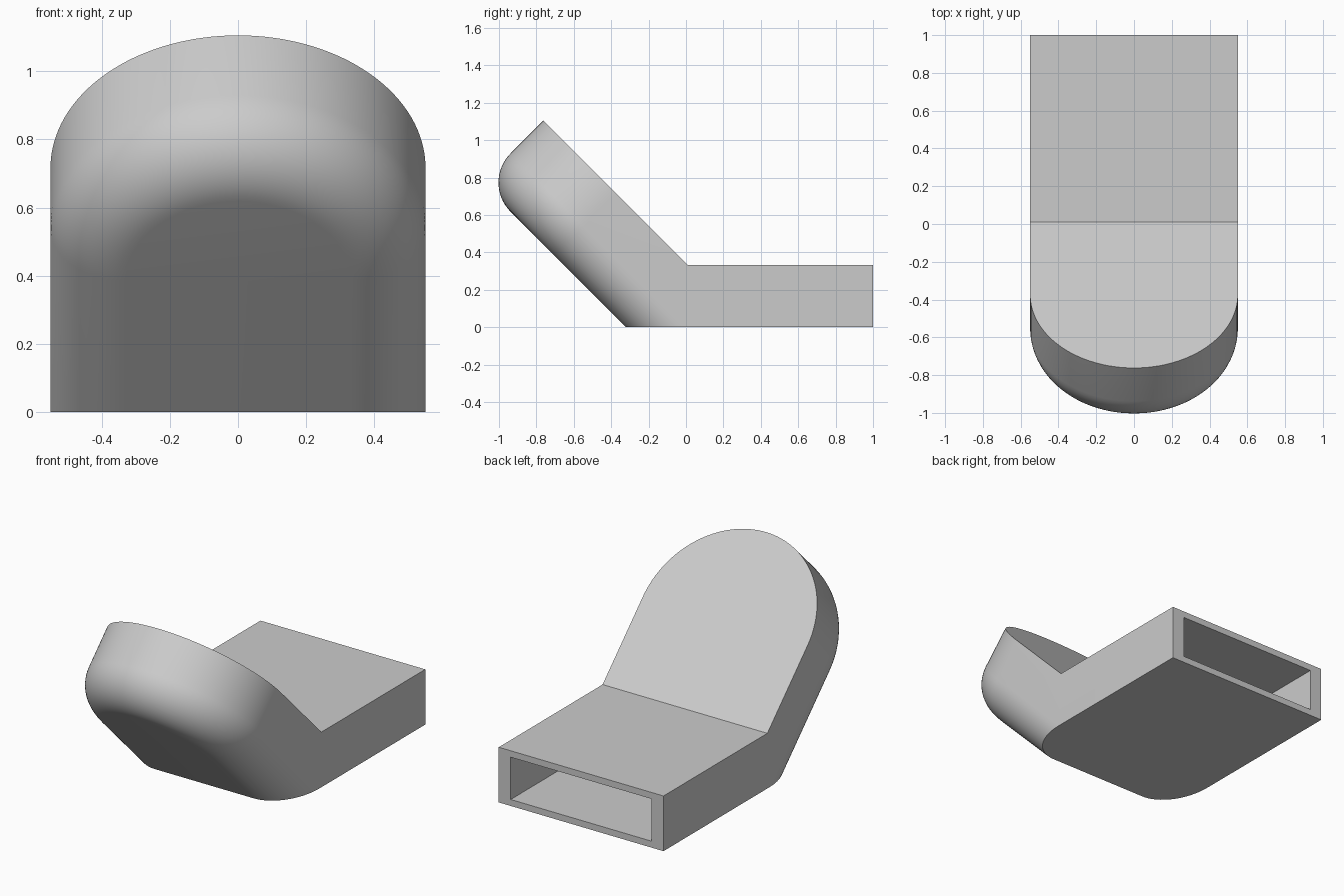
import bpy, bmesh, math
from mathutils import Vector

cube = bpy.data.objects.get("Cube")
if cube:
    bpy.data.objects.remove(cube, do_unlink=True)

HALF, THICK, FILLET, CENTRE = 0.55, 0.469, 0.22, 0.542
FOLD = Vector((0, 0.01, 0.333))             # where paddle meets handle on top
UP = Vector((0, -1, 1)).normalized()        # along the tilted paddle
DOWN = Vector((0, -1, -1)).normalized()     # through its thickness
ARC, STEPS = 64, 16

bm = bmesh.new()


def ring(radius, depth):
    """Round-ended outline of the paddle at one depth."""
    flat = [(radius, -1.0)]
    for i in range(ARC + 1):
        a = math.pi * i / ARC
        flat.append((radius * math.cos(a), CENTRE + radius * math.sin(a)))
    flat.append((-radius, -1.0))
    return [bm.verts.new(FOLD + Vector((x, 0, 0)) + UP * u + DOWN * depth)
            for x, u in flat]


# Paddle: stacked outlines with a rounded lower rim
rings = [ring(HALF, 0)]
for i in range(STEPS + 1):
    a = math.pi / 2 * i / STEPS
    rings.append(ring(HALF - FILLET * (1 - math.cos(a)),
                      THICK - FILLET * (1 - math.sin(a))))
for r, s in zip(rings, rings[1:]):
    for i in range(len(r)):
        j = (i + 1) % len(r)
        bm.faces.new((r[i], r[j], s[j], s[i]))
bm.faces.new(rings[0])
bm.faces.new(rings[-1])
bmesh.ops.recalc_face_normals(bm, faces=bm.faces[:])


def cut(point, normal):
    """Trim the solid by a plane and close it; returns the new face."""
    res = bmesh.ops.bisect_plane(bm, geom=bm.verts[:] + bm.edges[:] + bm.faces[:],
                                 plane_co=point, plane_no=normal, clear_outer=True)
    edges = [e for e in res["geom_cut"] if isinstance(e, bmesh.types.BMEdge)]
    return bmesh.ops.contextual_create(bm, geom=edges)["faces"][0]


def extrude_to(face, y):
    res = bmesh.ops.extrude_discrete_faces(bm, faces=[face])["faces"][0]
    for v in res.verts:
        v.co.y = y
    return res


cut((0, 0, 0), (0, 0, -1))
joint = cut(FOLD, (0, 1, 0))
bmesh.ops.recalc_face_normals(bm, faces=bm.faces[:])

# Handle: pulled out of the joint, with a slot sunk into its end
end = extrude_to(joint, 1.0)
bmesh.ops.inset_individual(bm, faces=[end], thickness=0.055)
for v in end.verts:
    v.co.x = math.copysign(0.47, v.co.x)
extrude_to(end, 0.05)
bmesh.ops.recalc_face_normals(bm, faces=bm.faces[:])
bmesh.ops.dissolve_limit(bm, angle_limit=0.001, verts=bm.verts[:], edges=bm.edges[:])

mesh = bpy.data.meshes.new("paddle_and_handle")
bm.to_mesh(mesh)
bm.free()
body = bpy.data.objects.new("paddle_and_handle", mesh)
bpy.context.collection.objects.link(body)

# Plain grey finish
grey = bpy.data.materials.new("light_grey")
grey.use_nodes = True
colour = (0.6, 0.6, 0.6, 1)
grey.diffuse_color = colour
grey.node_tree.nodes["Principled BSDF"].inputs["Base Color"].default_value = colour
mesh.materials.append(grey)

bpy.ops.object.select_all(action="DESELECT")
body.select_set(True)
bpy.context.view_layer.objects.active = body
bpy.ops.object.shade_smooth_by_angle(angle=math.radians(30))
